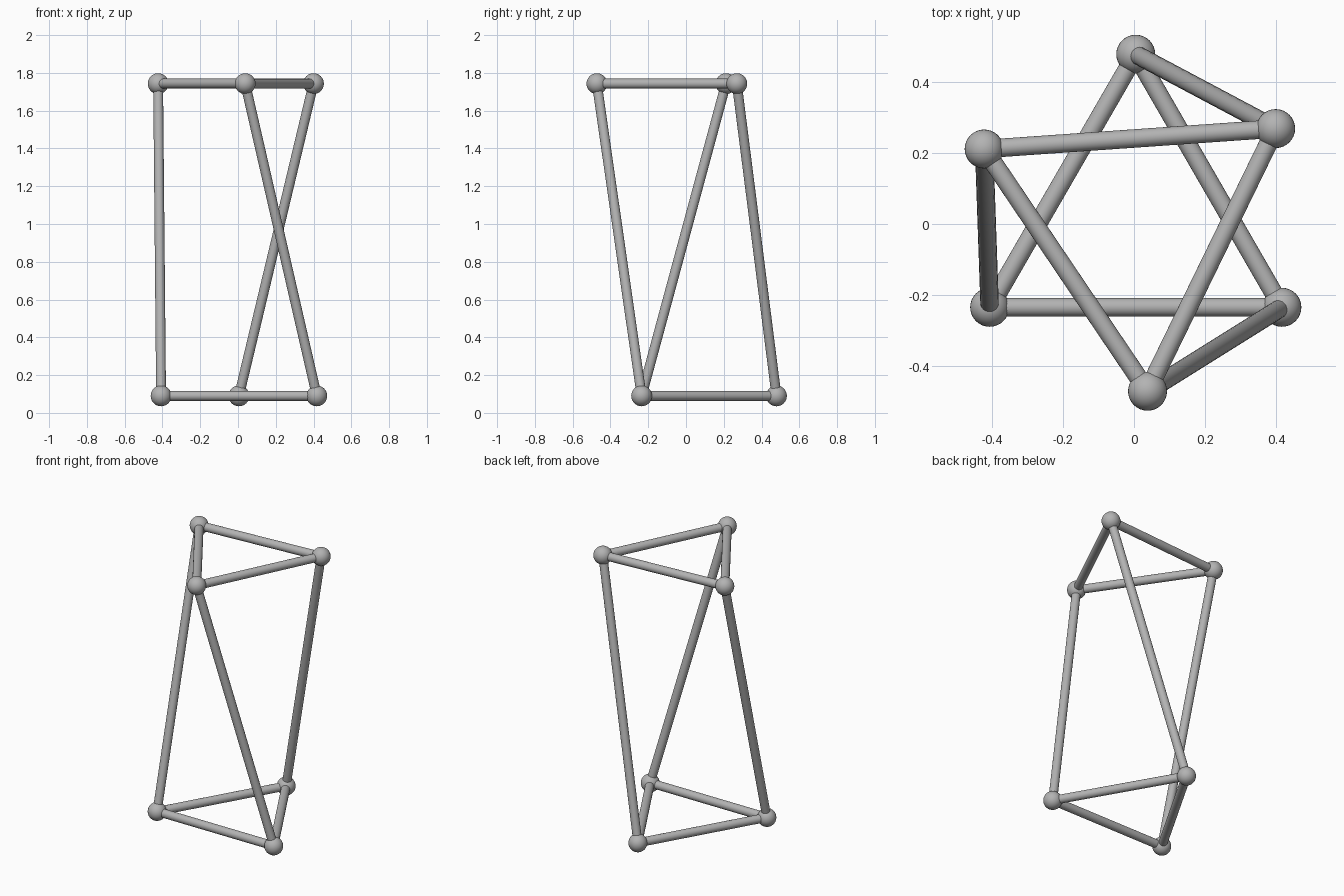
import bpy
from math import radians, cos, sin
from mathutils import Vector

cube = bpy.data.objects.get("Cube")
if cube:
    bpy.data.objects.remove(cube, do_unlink=True)

CENTRE = Vector((0.005, 0.003, 0))
RING_R = 0.476
NODE_R = 0.055
ROD_R = 0.026
BOTTOM_Z, TOP_Z = 0.09, 1.743
TWIST = -56

grey = bpy.data.materials.new("plain grey")
grey.use_nodes = True
COLOUR = (0.45, 0.45, 0.45, 1)
grey.diffuse_color = COLOUR
grey.node_tree.nodes["Principled BSDF"].inputs["Base Color"].default_value = COLOUR


def finish(name):
    obj = bpy.context.object
    obj.name = name
    obj.data.materials.append(grey)
    bpy.ops.object.shade_smooth_by_angle(angle=radians(40))


def node(name, p):
    bpy.ops.mesh.primitive_uv_sphere_add(segments=32, ring_count=16,
                                         radius=NODE_R, location=p)
    finish(name)


def rod(name, a, b):
    d = b - a
    bpy.ops.mesh.primitive_cylinder_add(
        vertices=24, radius=ROD_R, depth=d.length, location=(a + b) / 2,
        rotation=d.to_track_quat('Z', 'Y').to_euler())
    finish(name)


def triangle(start, z):
    angles = [radians(start + 120 * i) for i in range(3)]
    return [CENTRE + Vector((RING_R * cos(t), RING_R * sin(t), z)) for t in angles]


# Two triangles, the upper one twisted against the lower
bottom = triangle(90, BOTTOM_Z)
top = triangle(90 + TWIST, TOP_Z)

for i in range(3):
    j = (i + 1) % 3
    # Ball joints
    node(f"bottom_joint_{i + 1}", bottom[i])
    node(f"top_joint_{i + 1}", top[i])
    # Triangle edges
    rod(f"bottom_rod_{i + 1}", bottom[i], bottom[j])
    rod(f"top_rod_{i + 1}", top[i], top[j])
    # Slanted struts
    rod(f"strut_{i + 1}", bottom[i], top[i])
